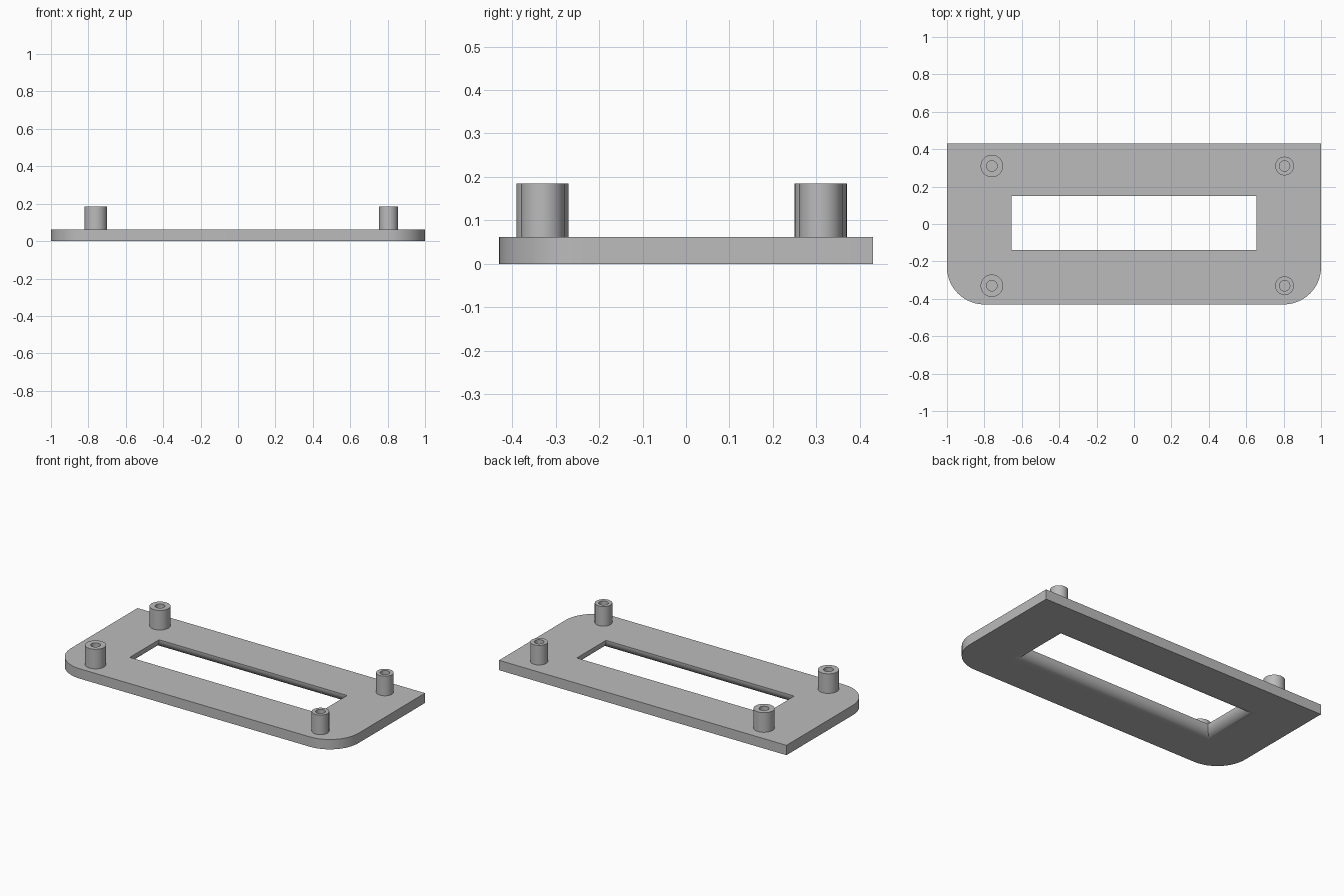
import bpy, bmesh
from math import sin, cos, pi, radians

cube = bpy.data.objects.get("Cube")
if cube:
    bpy.data.objects.remove(cube, do_unlink=True)

GREY = (0.5, 0.5, 0.5, 1)
mat = bpy.data.materials.new("plain grey")
mat.use_nodes = True
mat.diffuse_color = GREY
mat.node_tree.nodes["Principled BSDF"].inputs["Base Color"].default_value = GREY

THICK = 0.062
HALF_X, HALF_Y, CORNER = 1.0, 0.43, 0.2


def bridge(bm, a, b):
    """Quads between two closed rings of vertices."""
    n = len(a)
    for i in range(n):
        j = (i + 1) % n
        bm.faces.new((a[i], a[j], b[j], b[i]))


def ring(bm, points, z):
    return [bm.verts.new((x, y, z)) for x, y in points]


def finish(bm, name):
    bmesh.ops.recalc_face_normals(bm, faces=bm.faces)
    mesh = bpy.data.meshes.new(name)
    bm.to_mesh(mesh)
    bm.free()
    mesh.materials.append(mat)
    obj = bpy.data.objects.new(name, mesh)
    bpy.context.collection.objects.link(obj)
    bpy.ops.object.select_all(action='DESELECT')
    obj.select_set(True)
    bpy.context.view_layer.objects.active = obj
    bpy.ops.object.shade_smooth_by_angle(angle=radians(30))
    # keep the level faces truly flat
    for p in mesh.polygons:
        if abs(p.normal.z) > 0.9999:
            p.use_smooth = False
    return obj


# Plate outline: square back corners, rounded front corners
def outline(steps=16):
    pts = [(HALF_X, HALF_Y), (-HALF_X, HALF_Y)]
    for side, start in ((-1, pi), (1, 1.5 * pi)):
        for i in range(steps + 1):
            t = start + i * pi / 2 / steps
            pts.append((side * (HALF_X - CORNER) + CORNER * cos(t),
                        -HALF_Y + CORNER + CORNER * sin(t)))
    return pts


# Opening outline, widened by an offset
def opening(grow):
    x, y0, y1 = 0.655 + grow, -0.14 - grow, 0.15 + grow
    return [(x, y1), (-x, y1), (-x, y0), (x, y0)]


# Faceplate, with the opening rounded out towards the underside
bm = bmesh.new()
outer = [ring(bm, outline(), z) for z in (0, THICK)]
bridge(bm, *outer)
SEGS, R = 10, 0.06
inner = [ring(bm, opening(0), THICK)]
for i in range(SEGS + 1):
    t = i * pi / 2 / SEGS
    inner.append(ring(bm, opening(R * (1 - cos(t))), R - R * sin(t)))
for a, b in zip(inner, inner[1:]):
    bridge(bm, a, b)
for o, h in ((outer[0], inner[-1]), (outer[1], inner[0])):
    edges = [bm.edges.get((r[i - 1], r[i])) for r in (o, h) for i in range(len(r))]
    bmesh.ops.triangle_fill(bm, use_beauty=True, use_dissolve=False, edges=edges)
finish(bm, "faceplate")


# Hollow standoffs, the right pair thicker than the left pair
def standoff(name, x, y, radius, bore=0.028, top=0.185, sides=40):
    bm = bmesh.new()
    rings = []
    for r, z in ((radius, 0.05), (radius, top), (bore, top), (bore, 0.05)):
        rings.append(ring(bm, [(x + r * cos(2 * pi * i / sides),
                                y + r * sin(2 * pi * i / sides))
                               for i in range(sides)], z))
    for i in range(4):
        bridge(bm, rings[i], rings[(i + 1) % 4])
    finish(bm, name)


for end, y in (("front", -0.33), ("back", 0.31)):
    standoff(end + "_right_standoff", -0.76, y, 0.06)
    standoff(end + "_left_standoff", 0.805, y, 0.05)
